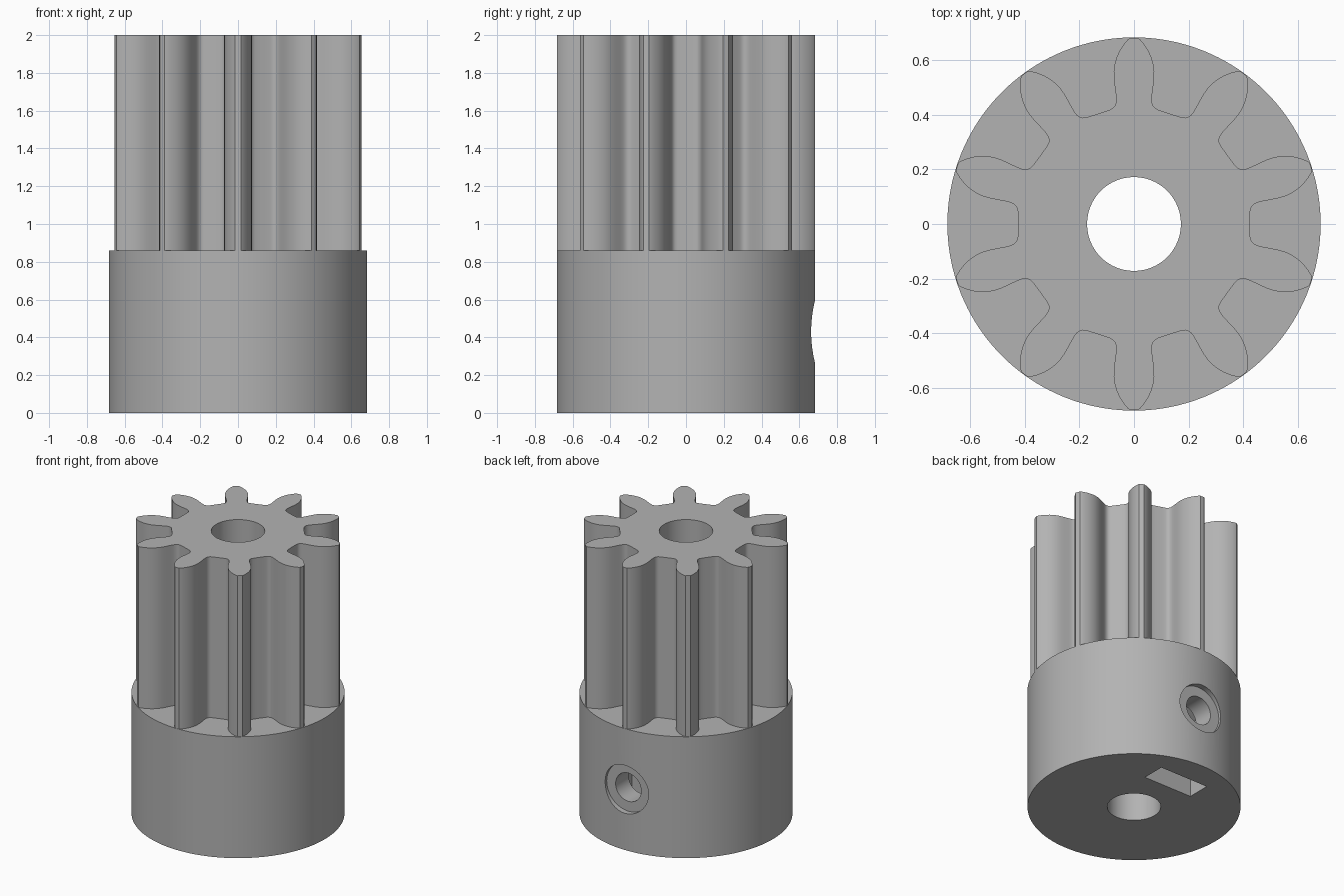
import bpy, bmesh, math
from mathutils import Matrix

if "Cube" in bpy.data.objects:
    bpy.data.objects.remove(bpy.data.objects["Cube"])

R, BASE_H, HEIGHT, TEETH = 0.684, 0.86, 2.0, 10
SCREW_Z = 0.43

grey = bpy.data.materials.new("grey_plastic")
grey.diffuse_color = (0.45, 0.45, 0.45, 1)
grey.use_nodes = True
grey.node_tree.nodes["Principled BSDF"].inputs["Base Color"].default_value = grey.diffuse_color


def prism(name, outline, length, matrix=None):
    """Extrude a 2D outline along z, then place it."""
    bm = bmesh.new()
    face = bm.faces.new([bm.verts.new((x, y, 0)) for x, y in outline])
    ext = bmesh.ops.extrude_face_region(bm, geom=[face])
    verts = [v for v in ext["geom"] if isinstance(v, bmesh.types.BMVert)]
    bmesh.ops.translate(bm, verts=verts, vec=(0, 0, length))
    bm.transform(matrix or Matrix())
    bmesh.ops.recalc_face_normals(bm, faces=bm.faces)
    mesh = bpy.data.meshes.new(name)
    bm.to_mesh(mesh)
    bm.free()
    mesh.materials.append(grey)
    obj = bpy.data.objects.new(name, mesh)
    bpy.context.collection.objects.link(obj)
    return obj


def ring(r, n, start=0.0):
    return [(r * math.cos(start + 2 * math.pi * i / n),
             r * math.sin(start + 2 * math.pi * i / n)) for i in range(n)]


def combine(target, tool, operation):
    tool.hide_render = True
    mod = target.modifiers.new(operation, "BOOLEAN")
    mod.operation, mod.object, mod.solver = operation, tool, "EXACT"
    bpy.context.view_layer.objects.active = target
    bpy.ops.object.modifier_apply(modifier=mod.name)
    bpy.data.objects.remove(tool)


# half tooth: (radius, half angle in degrees) from gap to tip
half = [(0.425, 18), (0.426, 15), (0.428, 12), (0.432, 10.3), (0.439, 9.2),
        (0.450, 8.4), (0.465, 8.05), (0.485, 7.95), (0.51, 7.95), (0.54, 7.85),
        (0.565, 7.55), (0.59, 6.9), (0.614, 5.95), (0.638, 4.7),
        (0.660, 3.2), (0.675, 2.05), (0.682, 1.3)]
profile = half[:0:-1]
tooth = [(r, -a) for r, a in half] + [(0.682, 0)] + profile
outline = []
for i in range(TEETH):
    for r, a in tooth:
        t = math.radians(90 + 36 * i + a)
        outline.append((r * math.cos(t), r * math.sin(t)))

# hub with the toothed section on top
pinion = prism("pinion_gear", ring(R, 160), BASE_H)
teeth = prism("teeth", outline, HEIGHT - 0.7, Matrix.Translation((0, 0, 0.7)))
combine(pinion, teeth, "UNION")

# shaft bore
combine(pinion, prism("bore_cutter", ring(0.172, 64), 2.4,
                      Matrix.Translation((0, 0, -0.2))), "DIFFERENCE")

# set screw hole and its shallow counterbore, through the back wall
to_back = Matrix.Rotation(math.radians(-90), 4, "X")
for r, y0 in ((0.1, 0.0), (0.17, 0.645)):
    place = Matrix.Translation((0, y0, SCREW_Z)) @ to_back
    combine(pinion, prism("screw_cutter", ring(r, 48), 0.9 - y0, place), "DIFFERENCE")

# nut slot, open at the bottom with a pointed hexagonal top
w = 0.19
p = w / math.cos(math.pi / 6)
slot = [(-w, SCREW_Z + 0.2), (w, SCREW_Z + 0.2), (w, -p / 2), (0, -p), (-w, -p / 2)]
place = Matrix.Translation((0, 0.336, SCREW_Z)) @ to_back
slot[0], slot[1] = (-w, 0.6), (w, 0.6)
combine(pinion, prism("nut_cutter", slot, 0.164, place), "DIFFERENCE")

# smooth walls with sharp rims
bpy.ops.object.select_all(action="DESELECT")
pinion.select_set(True)
bpy.context.view_layer.objects.active = pinion
bpy.ops.object.shade_smooth_by_angle(angle=math.radians(32))
